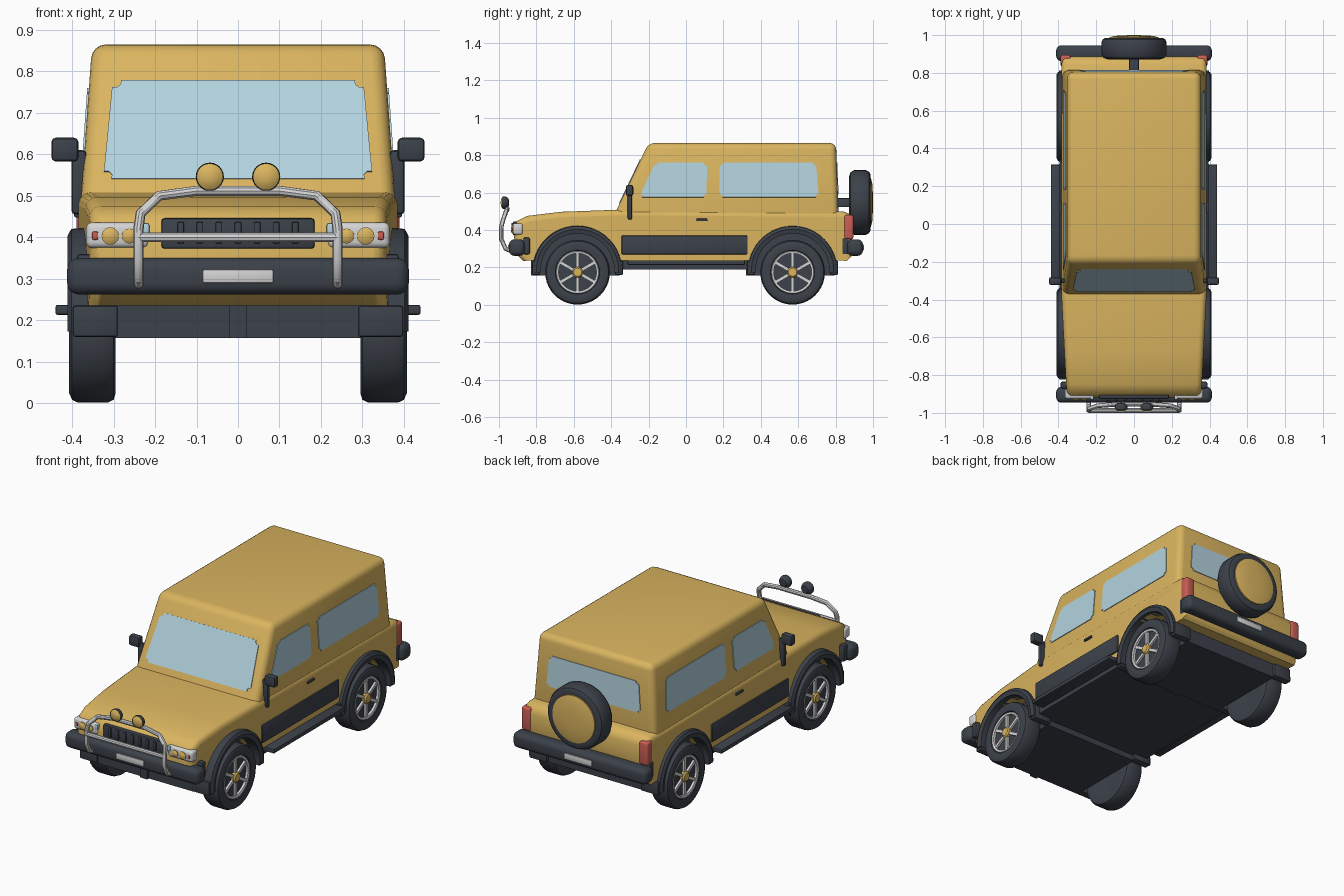
import bpy, bmesh, math
from mathutils import Vector, Matrix

if "Cube" in bpy.data.objects:
    bpy.data.objects.remove(bpy.data.objects["Cube"])


def material(name, rgb):
    m = bpy.data.materials.new(name)
    m.diffuse_color = (*rgb, 1)
    m.use_nodes = True
    m.node_tree.nodes["Principled BSDF"].inputs["Base Color"].default_value = m.diffuse_color
    return m


PAINT = material("ochre paint", (0.70, 0.46, 0.115))
DARK = material("dark rubber", (0.045, 0.053, 0.068))
GLASS = material("pale blue glass", (0.45, 0.65, 0.73))
SILVER = material("silver", (0.66, 0.66, 0.66))
RED = material("red lens", (0.58, 0.11, 0.09))
SIDES = ((1, "right"), (-1, "left"))
WHEEL_Y = (("front", -0.58), ("rear", 0.57))
WHEEL_Z = 0.174


def finish(name, bm, mat, bevel=0, segs=3):
    bmesh.ops.recalc_face_normals(bm, faces=bm.faces)
    if bevel:
        edges = [e for e in bm.edges if e.calc_face_angle(0) > 0.5]
        bmesh.ops.bevel(bm, geom=edges, offset=bevel, segments=segs,
                        profile=0.5, affect='EDGES', clamp_overlap=True)
    me = bpy.data.meshes.new(name)
    bm.to_mesh(me)
    bm.free()
    me.materials.append(mat)
    ob = bpy.data.objects.new(name, me)
    bpy.context.collection.objects.link(ob)
    return ob


def box(name, x, y, z, mat, bevel=0, segs=2):
    """Box from (min, max) ranges."""
    bm = bmesh.new()
    bmesh.ops.create_cube(bm, size=1)
    for v in bm.verts:
        v.co = Vector([(r[0] + r[1]) / 2 + c * (r[1] - r[0]) for c, r in zip(v.co, (x, y, z))])
    return finish(name, bm, mat, bevel, segs)


def mirrored_box(name, x, y, z, mat, bevel=0, segs=2):
    for s, side in SIDES:
        box(f"{side}_{name}", sorted((s * x[0], s * x[1])), y, z, mat, bevel, segs)


def lathe(name, profile, axis, center, mat, steps=40):
    """Spin (radius, offset) points around an axis."""
    bm = bmesh.new()
    axis = Vector(axis)
    vs = [bm.verts.new(axis * a + Vector((0, 0, r))) for r, a in profile]
    es = [bm.edges.new(p) for p in zip(vs, vs[1:])]
    bmesh.ops.spin(bm, geom=vs + es, cent=(0, 0, 0), axis=axis, angle=math.tau, steps=steps)
    bmesh.ops.remove_doubles(bm, verts=bm.verts, dist=1e-4)
    bmesh.ops.translate(bm, verts=bm.verts, vec=center)
    return finish(name, bm, mat)


def plate(name, pts, out, mat, radius=0.015):
    """Thin rounded panel standing just proud of a surface."""
    bm = bmesh.new()
    f = bm.faces.new([bm.verts.new(p) for p in pts])
    bmesh.ops.bevel(bm, geom=f.verts[:], offset=radius, segments=3, affect='VERTICES')
    out = Vector(out).normalized()
    ext = bmesh.ops.extrude_face_region(bm, geom=bm.faces[:])
    for v in ext["geom"]:
        if isinstance(v, bmesh.types.BMVert):
            v.co += out * 0.004
    return finish(name, bm, mat)


# Lower body: side outline with wheel arches, extruded across
outline = [(0.86, 0.235), (0.885, 0.26), (0.888, 0.45), (0.875, 0.485), (0.84, 0.5),
           (-0.37, 0.508), (-0.67, 0.497), (-0.85, 0.475), (-0.905, 0.447),
           (-0.92, 0.40), (-0.915, 0.28), (-0.87, 0.235)]
for _, wy in WHEEL_Y:
    for i in range(17):
        a = math.radians(162 - i * 9)
        outline.append((wy + 0.207 * math.cos(a), WHEEL_Z + 0.207 * math.sin(a)))
bm = bmesh.new()
face = bm.faces.new([bm.verts.new((-0.385, y, z)) for y, z in outline])
ext = bmesh.ops.extrude_face_region(bm, geom=[face])
bmesh.ops.translate(bm, vec=(0.77, 0, 0),
                    verts=[v for v in ext["geom"] if isinstance(v, bmesh.types.BMVert)])
bmesh.ops.bisect_plane(bm, geom=bm.verts[:] + bm.edges[:] + bm.faces[:],
                       plane_co=(0, -0.36, 0), plane_no=(0, 1, 0))
for v in bm.verts:  # nose narrows
    v.co.x *= 1 - 0.075 * max(0, (-v.co.y - 0.36) / 0.55)
bmesh.ops.recalc_face_normals(bm, faces=bm.faces)


def is_shoulder(e):
    mid = (e.verts[0].co + e.verts[1].co) / 2
    clear = all(math.hypot(mid.y - w, mid.z - WHEEL_Z) > 0.215 for _, w in WHEEL_Y)
    along = abs(e.verts[0].co.x - e.verts[1].co.x) < 0.1
    return mid.z > 0.25 and clear and along and e.calc_face_angle(0) > 0.5


bmesh.ops.bevel(bm, geom=[e for e in bm.edges if is_shoulder(e)], offset=0.03, segments=4,
                profile=0.5, affect='EDGES', clamp_overlap=False)
lower = finish("lower_body", bm, PAINT)

# Cabin: tapered box with rounded edges
Z0, Z1 = 0.44, 0.865


def side_x(z):
    return 0.378 - 0.026 * (z - 0.5) / 0.365


def shield_y(z):
    return -0.37 + 0.17 * (z - 0.51) / 0.355


def back_y(z):
    return 0.815 - 0.013 * (z - 0.5) / 0.365


bm = bmesh.new()
bmesh.ops.create_cube(bm, size=2)
for v in bm.verts:
    z = Z1 if v.co.z > 0 else Z0
    v.co = (math.copysign(side_x(z), v.co.x), back_y(z) if v.co.y > 0 else shield_y(z), z)
cabin = finish("cabin", bm, PAINT, 0.034, 4)
for ob in (lower, cabin):
    ob.modifiers.new("even shading", 'WEIGHTED_NORMAL').keep_sharp = True

# Windows
plate("windshield", [(x, shield_y(z), z) for x, z in
      ((-0.325, 0.54), (0.325, 0.54), (0.302, 0.778), (-0.302, 0.778))],
      (0, -0.355, 0.17), GLASS, 0.02)
plate("rear_window", [(x, back_y(z), z) for x, z in
      ((-0.29, 0.59), (0.29, 0.59), (0.275, 0.76), (-0.275, 0.76))], (0, 1, 0.03), GLASS)
for s, side in SIDES:
    for name, pts in (("door_window", ((-0.25, 0.575), (0.11, 0.575), (0.112, 0.76), (-0.165, 0.76))),
                      ("quarter_window", ((0.18, 0.575), (0.71, 0.575), (0.695, 0.76), (0.18, 0.76)))):
        plate(f"{side}_{name}", [(s * side_x(z), y, z) for y, z in pts], (s, 0, 0.07), GLASS)

# Chassis, floor, sills and running boards
box("floor", (-0.37, 0.37), (-0.37, 0.36), (0.19, 0.26), DARK)
for end, wy in WHEEL_Y:
    box(f"{end}_wheel_well", (-0.295, 0.295), (wy - 0.235, wy + 0.225), (0.157, 0.41), DARK)
    box(f"{end}_differential", (-0.022, 0.022), (wy - 0.25, wy - 0.2), (0.157, 0.24), DARK)
mirrored_box("running_board", (0.36, 0.44), (-0.312, 0.315), (0.213, 0.237), DARK, 0.005)
mirrored_box("door_cladding", (0.37, 0.394), (-0.345, 0.33), (0.27, 0.37), DARK, 0.006)
mirrored_box("door_handle", (0.37, 0.395), (0.055, 0.115), (0.448, 0.461), DARK, 0.004)

# Wing mirrors
mirrored_box("mirror_stalk", (0.365, 0.402), (-0.312, -0.288), (0.455, 0.61), DARK, 0.01)
mirrored_box("mirror_head", (0.385, 0.45), (-0.322, -0.282), (0.583, 0.64), DARK, 0.01)

# Wheels, fender flares and mud flaps
for s, side in SIDES:
    for end, wy in WHEEL_Y:
        tag, c = f"{end}_{side}", (0, wy, WHEEL_Z)
        lathe(f"{tag}_tyre", [(0, 0.383), (0.110, 0.383), (0.118, 0.402), (0.150, 0.407),
              (0.166, 0.400), (0.173, 0.385), (0.173, 0.315), (0.166, 0.300), (0.150, 0.295),
              (0.11, 0.30), (0, 0.30)], (s, 0, 0), c, DARK)
        lathe(f"{tag}_rim", [(0.101, 0.384), (0.101, 0.397), (0.112, 0.400), (0.117, 0.390)],
              (s, 0, 0), c, SILVER)
        lathe(f"{tag}_hub", [(0.029, 0.38), (0.029, 0.398), (0.022, 0.405), (0, 0.406)],
              (s, 0, 0), c, PAINT, 20)
        bm = bmesh.new()
        for i in range(6):
            m = Matrix.Translation(c) @ Matrix.Rotation(i * math.tau / 6, 4, 'X')
            bmesh.ops.create_cube(bm, size=1, matrix=m @ Matrix.Translation((s * 0.388, 0, 0.065))
                                  @ Matrix.Diagonal((0.014, 0.017, 0.08, 1)))
        finish(f"{tag}_spokes", bm, SILVER)
        bm = bmesh.new()
        section = ((0.197, 0.34), (0.197, 0.405), (0.220, 0.411), (0.236, 0.402), (0.242, 0.34))
        rings = []
        for i in range(25):
            a = math.radians(-3 + i * 186 / 24)
            rings.append([bm.verts.new((s * x, wy + r * math.cos(a), WHEEL_Z + 0.01 + r * math.sin(a)))
                          for r, x in section])
        for p, q in zip(rings, rings[1:]):
            for k in range(5):
                bm.faces.new((p[k], p[k - 1], q[k - 1], q[k]))
        bm.faces.new(rings[0])
        bm.faces.new(rings[-1])
        finish(f"{tag}_flare", bm, DARK)
        for d in (-1, 1):
            box(f"{tag}_mud_flap", sorted((s * 0.29, s * 0.398)),
                sorted((wy + d * 0.2, wy + d * 0.243)), (0.16, 0.235), DARK, 0.006)

# Bumpers and number plates
for end, d in (("front", -1), ("rear", 1)):
    box(f"{end}_bumper", (-0.412, 0.412), sorted((d * 0.862, d * 0.946)), (0.262, 0.35), DARK, 0.028, 4)
    box(f"{end}_number_plate", (-0.085, 0.085), sorted((d * 0.93, d * 0.951)), (0.29, 0.322), SILVER, 0.004)
    mirrored_box(f"{end}_corner_guard", (0.34, 0.388), sorted((d * 0.835, d * 0.87)), (0.27, 0.36), DARK, 0.008)

# Grille with upright slats
box("grille", (-0.185, 0.185), (-0.926, -0.88), (0.372, 0.446), DARK, 0.008)
for i in range(7):
    x = (i - 3) * 0.046
    box("grille_slat", (x - 0.008, x + 0.008), (-0.934, -0.92), (0.385, 0.437), DARK, 0.003)

# Headlamp clusters and tail lamps
mirrored_box("headlamp_housing", (0.215, 0.366), (-0.926, -0.872), (0.374, 0.436), SILVER, 0.014, 3)
mirrored_box("headlamp_inner_lens", (0.214, 0.232), (-0.929, -0.9), (0.405, 0.434), GLASS, 0.004)
mirrored_box("turn_lens", (0.337, 0.352), (-0.93, -0.9), (0.394, 0.414), RED, 0.004)
for s, side in SIDES:
    for x, r in ((0.308, 0.021), (0.262, 0.018)):
        lathe(f"{side}_headlamp", [(r, 0), (r, 0.008), (r * 0.6, 0.013), (0, 0.015)],
              (0, -1, 0), (s * x, -0.922, 0.403), PAINT, 20)
mirrored_box("tail_lamp", (0.335, 0.389), (0.845, 0.895), (0.35, 0.48), RED, 0.012, 3)

# Bull bar: bent hoop and cross bar
half = [(0.24, -0.93, 0.285), (0.24, -0.965, 0.30), (0.24, -0.987, 0.35), (0.24, -0.987, 0.42),
        (0.235, -0.977, 0.457), (0.19, -0.962, 0.50), (0.10, -0.955, 0.512)]
hoop = half + [(-x, y, z) for x, y, z in reversed(half)]
for name, path in (("bull_bar_hoop", hoop), ("bull_bar_cross", [(0.24, -0.987, 0.4), (-0.24, -0.987, 0.4)])):
    cu = bpy.data.curves.new(name, 'CURVE')
    cu.dimensions, cu.bevel_depth, cu.bevel_resolution = '3D', 0.0125, 3
    cu.use_fill_caps = True
    sp = cu.splines.new('POLY')
    sp.points.add(len(path) - 1)
    for p, co in zip(sp.points, path):
        p.co = (*co, 1)
    cu.materials.append(SILVER)
    bpy.context.collection.objects.link(bpy.data.objects.new(name, cu))

# Spot lamps on the hoop
for s, side in SIDES:
    c = (s * 0.068, -0.96, 0.546)
    lathe(f"{side}_spot_lamp", [(0, -0.014), (0.02, -0.012), (0.03, -0.002), (0.034, 0.01), (0.033, 0.022)],
          (0, -1, 0), c, DARK, 24)
    lathe(f"{side}_spot_lens", [(0.032, 0.02), (0.022, 0.027), (0.011, 0.03), (0, 0.031)],
          (0, -1, 0), c, PAINT, 24)

# Spare wheel with painted cover
lathe("spare_tyre", [(0, 0.872), (0.14, 0.872), (0.162, 0.88), (0.173, 0.898), (0.173, 0.96),
      (0.165, 0.978), (0.15, 0.986), (0.13, 0.984), (0, 0.98)], (0, 1, 0), (0, 0, 0.547), DARK)
lathe("spare_cover", [(0.132, 0.978), (0.13, 0.989), (0.1, 0.996), (0.05, 0.999), (0, 1.0)],
      (0, 1, 0), (0, 0, 0.547), PAINT)
box("spare_mount", (-0.026, 0.026), (0.79, 0.88), (0.522, 0.57), DARK, 0.005)

# Smooth shading with crisp edges
bpy.ops.object.select_all(action='SELECT')
bpy.context.view_layer.objects.active = lower
bpy.ops.object.convert(target='MESH')
bpy.ops.object.shade_smooth_by_angle(angle=math.radians(35))
